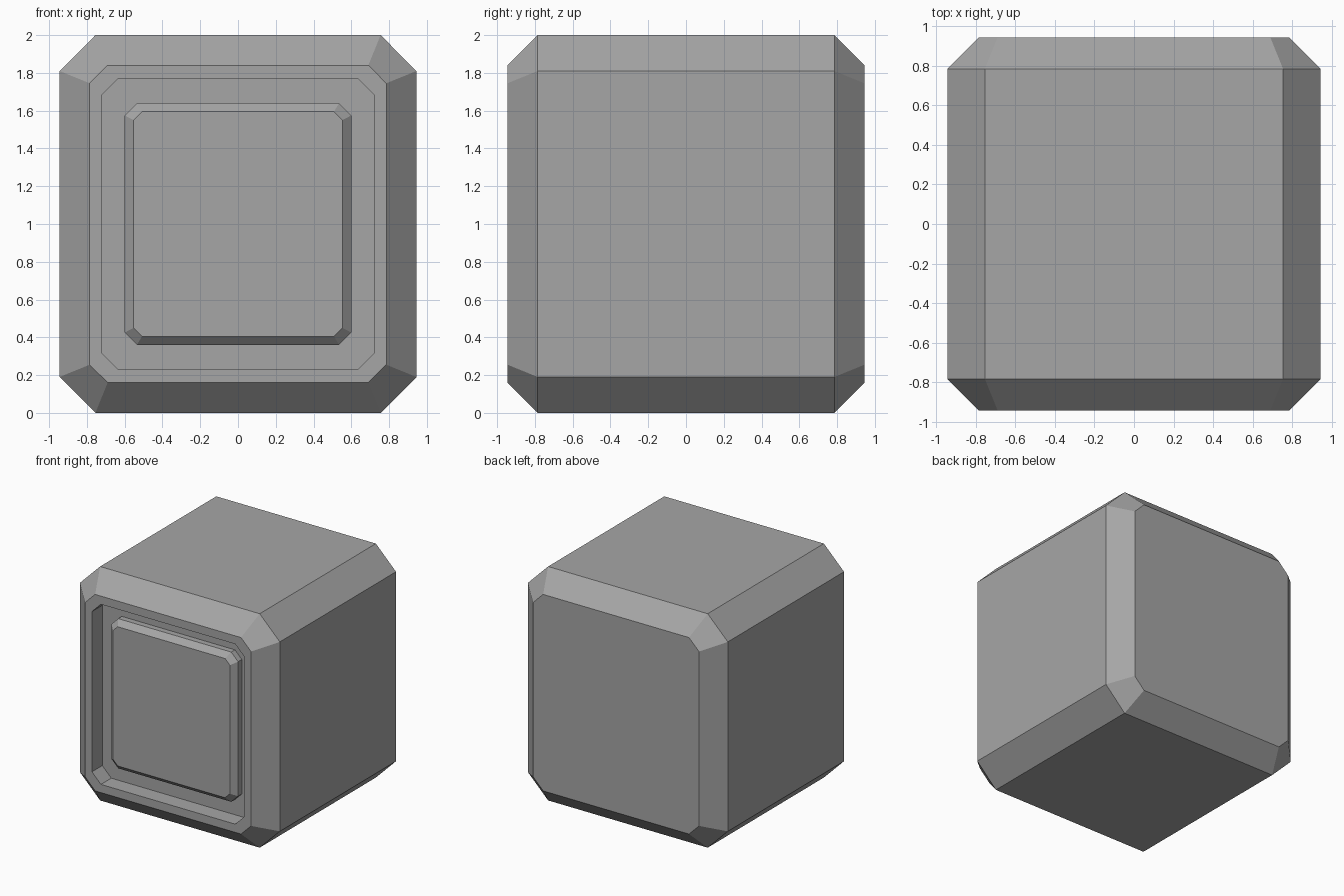
import bpy
import bmesh

old = bpy.data.objects.get("Cube")
if old:
    bpy.data.objects.remove(old, do_unlink=True)

grey = bpy.data.materials.new("mid_grey")
grey.use_nodes = True
colour = (0.38, 0.38, 0.38, 1)
grey.diffuse_color = colour
grey.node_tree.nodes["Principled BSDF"].inputs["Base Color"].default_value = colour


def octagon(bm, y, half_x, half_z, cut):
    """Ring of a rectangle with cut corners, facing along y."""
    ix, iz = half_x - cut, half_z - cut
    outline = [(half_x, iz), (ix, half_z), (-ix, half_z), (-half_x, iz),
               (-half_x, -iz), (-ix, -half_z), (ix, -half_z), (half_x, -iz)]
    return [bm.verts.new((x, y, z + 1)) for x, z in outline]


def loft(name, sections):
    """Join successive octagons and cap both ends."""
    bm = bmesh.new()
    rings = [octagon(bm, *s) for s in sections]
    for a, b in zip(rings, rings[1:]):
        for i in range(len(a)):
            j = (i + 1) % len(a)
            bm.faces.new((a[i], a[j], b[j], b[i]))
    bm.faces.new(rings[0])
    bm.faces.new(rings[-1])
    bmesh.ops.recalc_face_normals(bm, faces=bm.faces)
    mesh = bpy.data.meshes.new(name)
    bm.to_mesh(mesh)
    bm.free()
    mesh.materials.append(grey)
    obj = bpy.data.objects.new(name, mesh)
    bpy.context.collection.objects.link(obj)
    return obj


# One closed shell: back face, chamfered body, front rim, recess, raised panel
loft("block_with_front_panel", [
    (0.945, 0.785, 0.84, 0.095),    # back face
    (0.785, 0.945, 1.0, 0.19),      # back of body
    (-0.785, 0.945, 1.0, 0.19),     # front of body
    (-0.945, 0.785, 0.84, 0.095),   # front rim
    (-0.945, 0.72, 0.77, 0.085),    # recess edge
    (-0.805, 0.72, 0.77, 0.085),    # recess floor
    (-0.805, 0.60, 0.64, 0.065),    # panel foot
    (-0.855, 0.60, 0.64, 0.065),    # panel side
    (-0.90, 0.553, 0.595, 0.045),   # panel face
])
